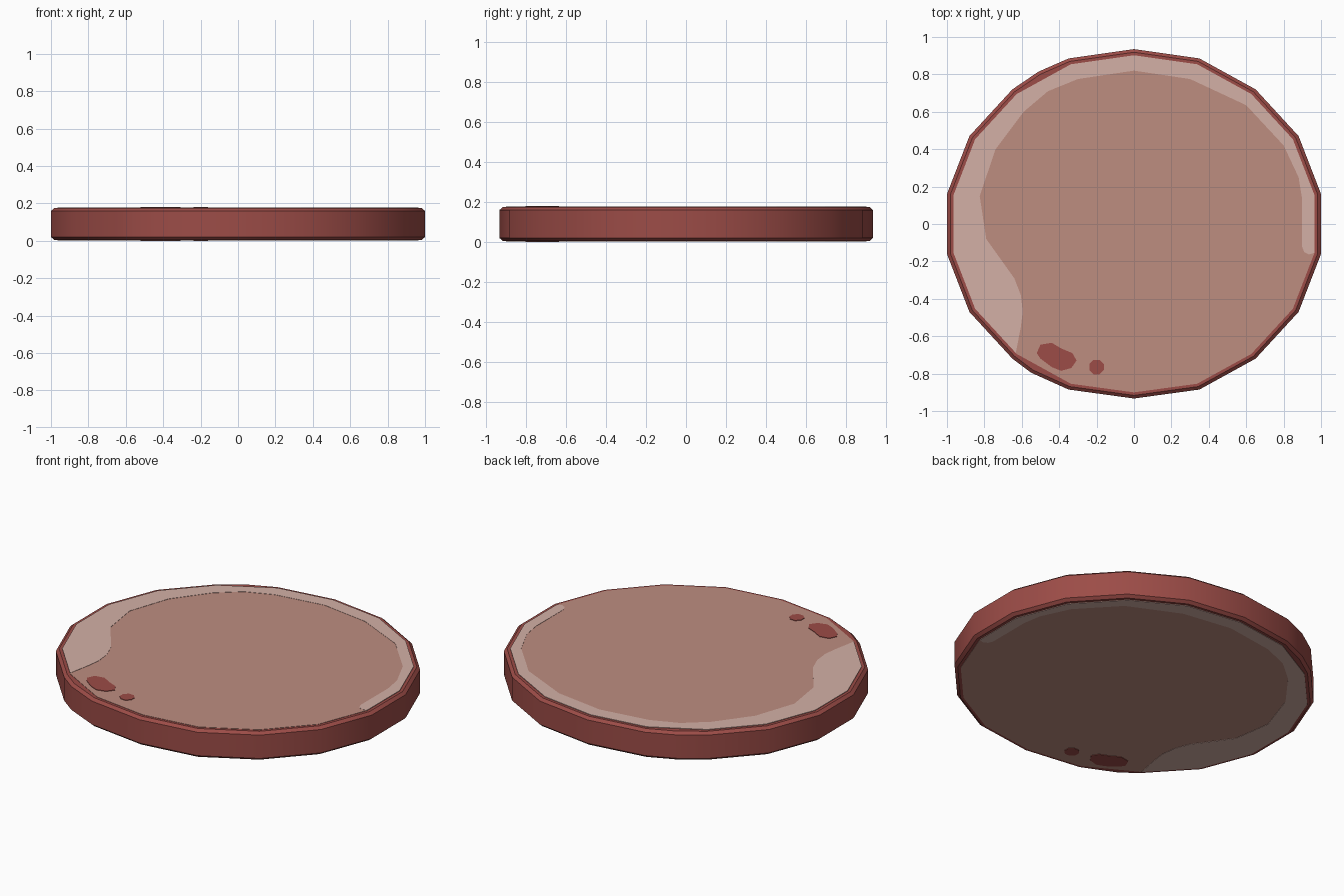
import bpy, bmesh, math

if "Cube" in bpy.data.objects:
    bpy.data.objects.remove(bpy.data.objects["Cube"])

def material(name, rgb):
    lin = [((c / 255 + 0.055) / 1.055) ** 2.4 for c in rgb]
    m = bpy.data.materials.new(name)
    m.diffuse_color = (*lin, 1)
    m.use_nodes = True
    m.node_tree.nodes["Principled BSDF"].inputs["Base Color"].default_value = m.diffuse_color
    return m

RIND = material("dark red rind", (156, 76, 71))
MEAT = material("pink brown meat", (190, 141, 128))
FAT = material("pale fat", (212, 176, 166))

def loft(bm, rings):
    """Closed solid from matching (points, z) rings, bottom to top."""
    vs = [[bm.verts.new((x, y, z)) for x, y in pts] for pts, z in rings]
    n = len(vs[0])
    for a, b in zip(vs, vs[1:]):
        for i in range(n):
            j = (i + 1) % n
            bm.faces.new((a[i], a[j], b[j], b[i]))
    bm.faces.new(vs[0][::-1])
    bm.faces.new(vs[-1])

def finish(bm, name, mat, smooth=False):
    bmesh.ops.recalc_face_normals(bm, faces=bm.faces[:])
    me = bpy.data.meshes.new(name)
    bm.to_mesh(me)
    bm.free()
    me.materials.append(mat)
    ob = bpy.data.objects.new(name, me)
    bpy.context.collection.objects.link(ob)
    if smooth:
        bpy.context.view_layer.objects.active = ob
        ob.select_set(True)
        bpy.ops.object.shade_smooth_by_angle(angle=math.radians(35))
        ob.select_set(False)

def scaled(pts, s):
    return [(x * s, y * s) for x, y in pts]

def plates(name, outline, mat, lift):
    """Matching thin plates on the top and the underside."""
    for side in ("top", "bottom"):
        bm = bmesh.new()
        if side == "top":
            loft(bm, [(outline, TOP), (outline, TOP + lift)])
        else:
            loft(bm, [(outline, BOTTOM - lift), (outline, BOTTOM)])
        finish(bm, f"{side}_{name}", mat)

BOTTOM, TOP = 0.005, 0.175

# Slice outline: right half from the front to the back, then mirrored
half = [(0.35, -0.885), (0.65, -0.72), (0.88, -0.47), (1.0, -0.16),
        (1.0, 0.16), (0.88, 0.47), (0.65, 0.72), (0.35, 0.885)]
left = [(-x, y) for x, y in reversed(half)]
rim = [(0, -0.933)] + half + [(0, 0.935)] + left
# Slight bulges at the two left corners
outer = [(0, -0.933)] + half + [(0, 0.935)] + left[:1] + [(-0.51, 0.815)] \
    + left[1:-1] + [(-0.55, -0.795)] + left[-1:]

# Rind body with chamfered edges
bm = bmesh.new()
loft(bm, [(scaled(outer, 0.982), BOTTOM), (outer, 0.02),
          (outer, 0.16), (scaled(outer, 0.982), TOP)])
finish(bm, "rind_body", RIND, smooth=True)

# Meat face covers the whole inside of the rim
face = scaled(rim, 0.965)
plates("meat", face, MEAT, 0.002)

# Fat band follows the rim from the right, round the back, to the front left
outer_edge = face[4:18]
inner_edge = [(-0.605, -0.55), (-0.595, -0.47), (-0.605, -0.38), (-0.64, -0.29),
              (-0.79, -0.08), (-0.825, 0.15), (-0.74, 0.4), (-0.59, 0.6),
              (-0.46, 0.71), (-0.3, 0.775), (0, 0.82), (0.3, 0.775),
              (0.6, 0.635), (0.8, 0.42), (0.88, 0.25), (0.898, 0.14),
              (0.898, -0.12), (0.91, -0.15), (0.935, -0.163)]
plates("fat", outer_edge[:-1] + [(-0.632, -0.69)] + inner_edge, FAT, 0.0035)

# Dark spots
big = [(-0.52, -0.69), (-0.5, -0.645), (-0.44, -0.635), (-0.39, -0.665),
       (-0.33, -0.69), (-0.307, -0.73), (-0.335, -0.77), (-0.39, -0.785),
       (-0.44, -0.765), (-0.5, -0.72)][::-1]
small = [(-0.2 + 0.042 * math.cos(math.tau * (i + 0.5) / 8),
          -0.765 + 0.042 * math.sin(math.tau * (i + 0.5) / 8)) for i in range(8)]
plates("large_spot", big, RIND, 0.005)
plates("small_spot", small, RIND, 0.005)
